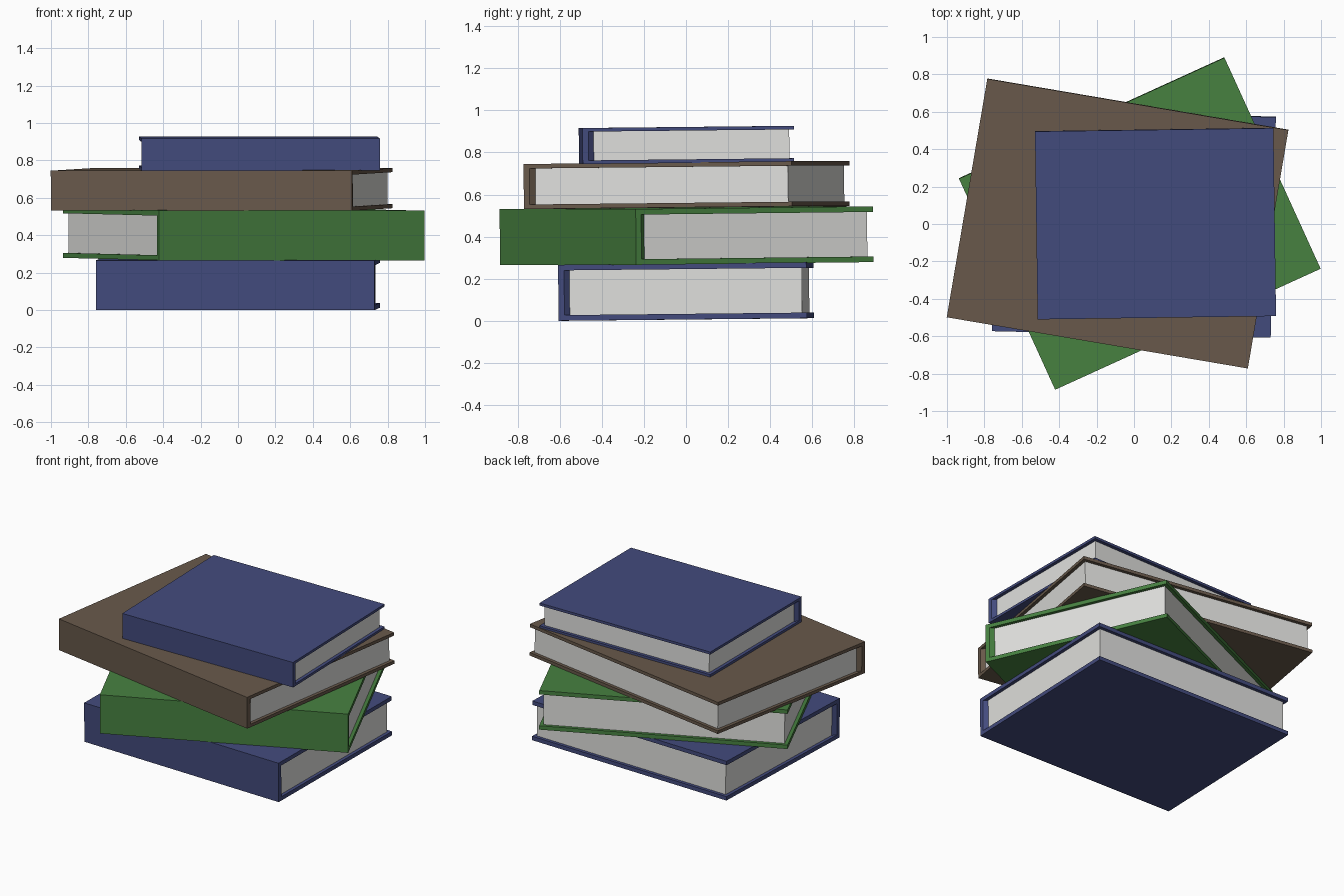
import bpy, bmesh, math
from mathutils import Matrix, Vector

if "Cube" in bpy.data.objects:
    bpy.data.objects.remove(bpy.data.objects["Cube"])


def material(name, rgb):
    m = bpy.data.materials.new(name)
    m.diffuse_color = (*rgb, 1.0)
    m.use_nodes = True
    m.node_tree.nodes["Principled BSDF"].inputs["Base Color"].default_value = m.diffuse_color
    return m


BLUE = material("blue cloth", (0.056, 0.070, 0.205))
GREEN = material("green cloth", (0.063, 0.220, 0.052))
BROWN = material("brown cloth", (0.140, 0.100, 0.070))
PAPER = material("paper", (0.74, 0.74, 0.72))


def prism(name, points, direction, mat, matrix):
    """Extrude a closed flat outline along a direction."""
    bm = bmesh.new()
    face = bm.faces.new([bm.verts.new(p) for p in points])
    ext = bmesh.ops.extrude_face_region(bm, geom=[face])
    moved = [v for v in ext["geom"] if isinstance(v, bmesh.types.BMVert)]
    bmesh.ops.translate(bm, verts=moved, vec=Vector(direction))
    bmesh.ops.recalc_face_normals(bm, faces=bm.faces)
    mesh = bpy.data.meshes.new(name)
    bm.to_mesh(mesh)
    bm.free()
    mesh.materials.append(mat)
    ob = bpy.data.objects.new(name, mesh)
    ob.matrix_world = matrix
    bpy.context.collection.objects.link(ob)
    return ob


def book(name, mat, centre, size, z, angle):
    w, d, h = size
    t = h * 0.1               # cover thickness
    s, s2 = 0.028, 0.053      # spine thickness at its ends and inside
    inset = 0.022             # pages set back from the cover edges
    x, y = w / 2, d / 2
    # each book leans back slightly about its lower spine edge
    m = (Matrix.Translation((centre[0], centre[1], z))
         @ Matrix.Rotation(math.radians(angle), 4, 'Z')
         @ Matrix.Translation((0, -y, 0))
         @ Matrix.Rotation(math.radians(0.6), 4, 'X'))

    # C-shaped case: two covers and spine
    outline = [(0, 0), (d, 0), (d, t), (s, t), (s, h - t), (d, h - t), (d, h), (0, h)]
    prism(name + "_cover", [(-x, a, b) for a, b in outline], (w, 0, 0), mat, m)

    # sloped inner side of the spine
    xi = x - inset
    prism(name + "_spine_lining",
          [(-x, s, t), (x, s, t), (xi, s2, t), (-xi, s2, t)],
          (0, 0, h - 2 * t), mat, m)

    # page block
    prism(name + "_pages",
          [(-xi, s2, t), (xi, s2, t), (xi, d - inset, t), (-xi, d - inset, t)],
          (0, 0, h - 2 * t), PAPER, m)


# the stack, from bottom to top
book("bottom_blue_book", BLUE, (0.0, 0.002), (1.49, 1.18, 0.266), 0.0, -1.35)
book("green_book", GREEN, (0.03, 0.004), (1.56, 1.24, 0.265), 0.266, 24.5)
book("brown_book", BROWN, (-0.0875, 0.004), (1.633, 1.293, 0.214), 0.531, -9.65)
book("top_blue_book", BLUE, (0.115, 0.003), (1.275, 1.005, 0.171), 0.745, 0.8)
